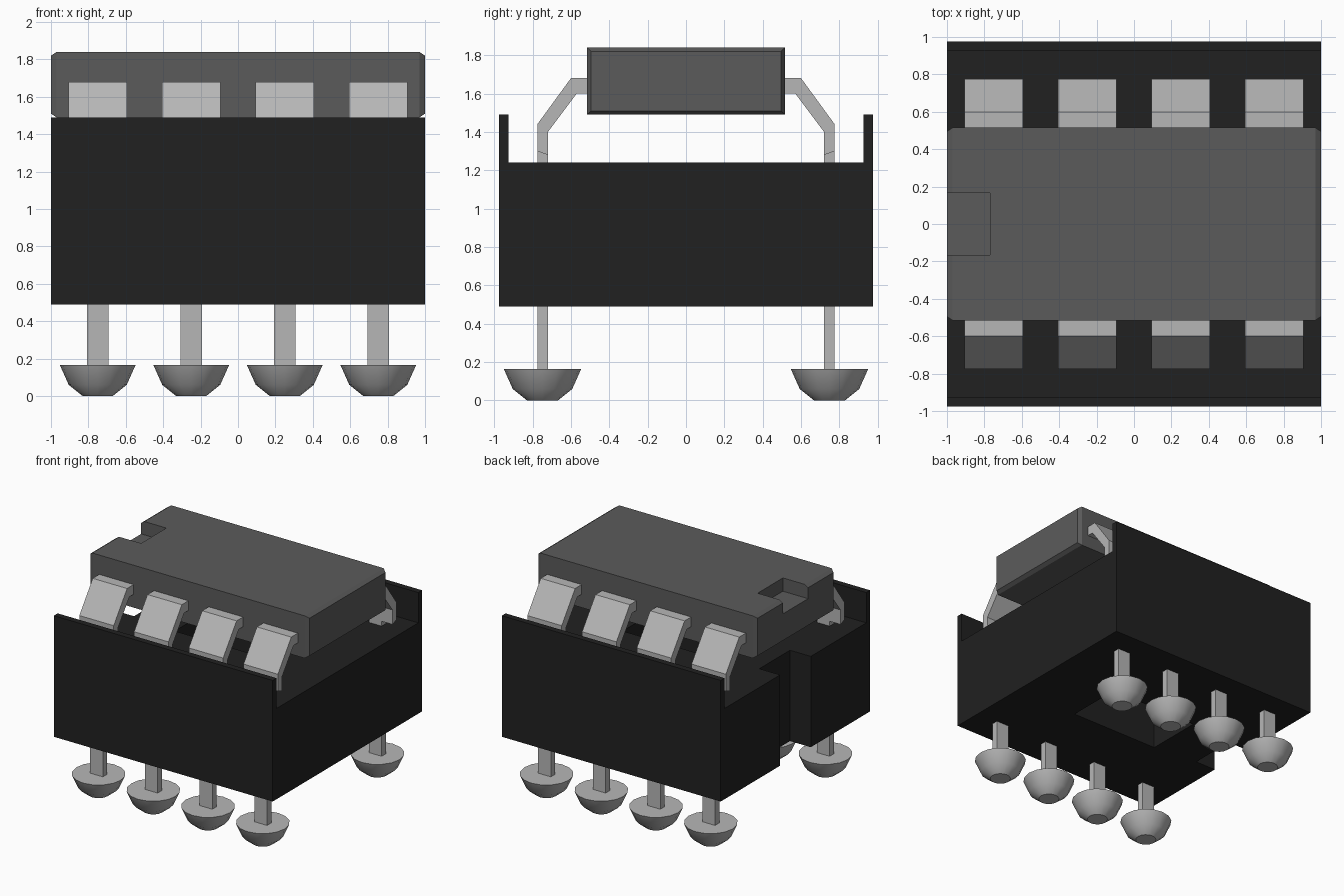
import bpy, bmesh

cube = bpy.data.objects.get("Cube")
if cube:
    bpy.data.objects.remove(cube, do_unlink=True)


def material(name, value):
    m = bpy.data.materials.new(name)
    m.use_nodes = True
    color = (value, value, value, 1)
    m.diffuse_color = color
    m.node_tree.nodes["Principled BSDF"].inputs["Base Color"].default_value = color
    return m


BLACK = material("socket black", 0.015)
GREY = material("chip grey", 0.105)
METAL = material("lead metal", 0.47)


def finish(name, bm, mat):
    bmesh.ops.recalc_face_normals(bm, faces=bm.faces)
    mesh = bpy.data.meshes.new(name)
    bm.to_mesh(mesh)
    bm.free()
    mesh.materials.append(mat)
    obj = bpy.data.objects.new(name, mesh)
    bpy.context.collection.objects.link(obj)
    return obj


def prism(profile, x0, x1):
    """Extrude a (y, z) outline along x."""
    bm = bmesh.new()
    face = bm.faces.new([bm.verts.new((x0, y, z)) for y, z in profile])
    ext = bmesh.ops.extrude_face_region(bm, geom=[face])
    verts = [v for v in ext["geom"] if isinstance(v, bmesh.types.BMVert)]
    bmesh.ops.translate(bm, verts=verts, vec=(x1 - x0, 0, 0))
    if not face.is_valid or len(bm.faces) < len(profile) + 2:
        bm.faces.new([v for v in bm.verts if v not in verts])
    return bm


def box(x0, x1, y0, y1, z0, z1):
    return prism([(y0, z0), (y1, z0), (y1, z1), (y0, z1)], x0, x1)


def activate(obj):
    bpy.ops.object.select_all(action="DESELECT")
    bpy.context.view_layer.objects.active = obj
    obj.select_set(True)


def cut(obj, cutter_bm):
    """Subtract a shape from an object and discard the cutter."""
    cutter = finish("cutter", cutter_bm, obj.data.materials[0])
    cutter.hide_render = True
    mod = obj.modifiers.new("cut", "BOOLEAN")
    mod.operation = "DIFFERENCE"
    mod.solver = "EXACT"
    mod.object = cutter
    activate(obj)
    bpy.ops.object.modifier_apply(modifier=mod.name)
    bpy.data.objects.remove(cutter, do_unlink=True)


# Socket: trough outline with a raised lip along each long side
half = [(0.975, 0.49), (0.975, 1.49), (0.925, 1.49), (0.925, 1.24)]
outline = half + [(-y, z) for y, z in reversed(half)]
socket = finish("socket", prism(outline, -1, 1), BLACK)
cut(socket, box(-1.2, -0.81, -0.2, 0.2, 0.3, 1.6))
cut(socket, box(-0.41, 0.41, -0.24, 0.24, 0.3, 1.6))

# Chip body: block with chamfered ends and an orientation notch
bm = box(-0.97, 0.97, -0.515, 0.515, 1.49, 1.84)
bm.normal_update()
bmesh.ops.recalc_face_normals(bm, faces=bm.faces)
ends = [f for f in bm.faces if abs(f.normal.x) > 0.9]
bmesh.ops.inset_individual(bm, faces=ends, thickness=0.028, depth=0.03)
chip = finish("chip_body", bm, GREY)
cut(chip, box(-1.2, -0.77, -0.165, 0.165, 1.73, 2))

# Leads, pins and feet: four per side
LEAD = [(0.5, 1.68), (0.6, 1.68), (0.775, 1.44), (0.775, 1.3),
        (0.72, 1.28), (0.72, 1.4), (0.57, 1.6), (0.5, 1.6)]
FOOT = [(0.08, 0), (0.155, 0.06), (0.202, 0.165)]
SIDES = 16


def foot(x, y):
    """Stacked cones forming a rounded foot."""
    bm = bmesh.new()
    for (r0, z0), (r1, z1) in zip(FOOT, FOOT[1:]):
        made = bmesh.ops.create_cone(bm, cap_ends=False, segments=SIDES,
                                     radius1=r0, radius2=r1, depth=z1 - z0)
        bmesh.ops.translate(bm, verts=made["verts"], vec=(x, y, (z0 + z1) / 2))
    bmesh.ops.remove_doubles(bm, verts=bm.verts, dist=0.001)
    bmesh.ops.holes_fill(bm, edges=[e for e in bm.edges if e.is_boundary], sides=0)
    return bm


for side, label in ((-1, "front"), (1, "back")):
    for i in range(4):
        x = -0.75 + 0.5 * i
        tag = f"{label}_{i + 1}"
        finish("lead_" + tag, prism([(side * y, z) for y, z in LEAD],
                                    x - 0.157, x + 0.157), METAL)
        y0, y1 = sorted((side * 0.72, side * 0.775))
        finish("pin_" + tag, box(x - 0.058, x + 0.058, y0, y1, 0.15, 1.32), METAL)
        obj = finish("foot_" + tag, foot(x, side * 0.748), METAL)
        activate(obj)
        bpy.ops.object.shade_smooth_by_angle(angle=0.6)
